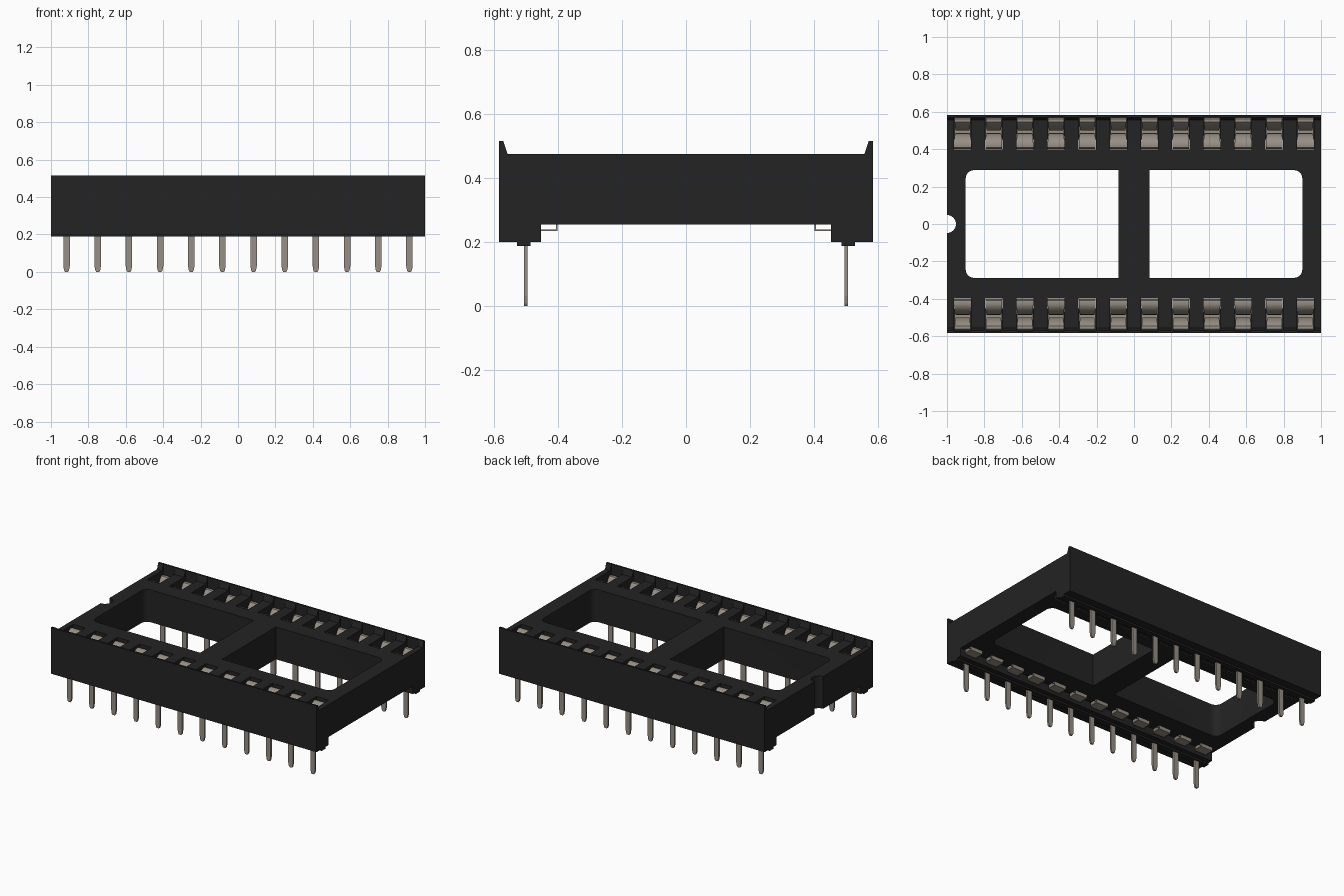
import bpy, bmesh, math
from mathutils import Vector

if "Cube" in bpy.data.objects:
    bpy.data.objects.remove(bpy.data.objects["Cube"])


def material(name, rgb, rough):
    m = bpy.data.materials.new(name)
    m.use_nodes = True
    m.diffuse_color = (*rgb, 1)
    bsdf = m.node_tree.nodes["Principled BSDF"]
    bsdf.inputs["Base Color"].default_value = (*rgb, 1)
    bsdf.inputs["Roughness"].default_value = rough
    return m


BLACK = material("black plastic", (0.017, 0.017, 0.017), 0.6)
METAL = material("dull tin", (0.31, 0.275, 0.235), 0.5)


def prism(bm, points, depth):
    """Closed polygon of 3D points, extruded along the depth vector."""
    face = bm.faces.new([bm.verts.new(p) for p in points])
    ext = bmesh.ops.extrude_face_region(bm, geom=[face])["geom"]
    bmesh.ops.translate(bm, vec=Vector(depth),
                        verts=[g for g in ext if isinstance(g, bmesh.types.BMVert)])


def finish(bm, name, mat):
    bmesh.ops.recalc_face_normals(bm, faces=bm.faces)
    mesh = bpy.data.meshes.new(name)
    bm.to_mesh(mesh)
    bm.free()
    mesh.materials.append(mat)
    ob = bpy.data.objects.new(name, mesh)
    bpy.context.collection.objects.link(ob)
    return ob


PINS = 12
PITCH = 2 / PINS
pin_x = [-1 + PITCH * (i + 0.5) for i in range(PINS)]

# Body: cross-section with raised rims, foot rails and ridges, run along x
half = [(0.453, 0.255), (0.453, 0.2), (0.485, 0.2), (0.485, 0.188),
        (0.528, 0.188), (0.528, 0.2), (0.583, 0.2), (0.583, 0.515),
        (0.57, 0.515), (0.557, 0.475)]
section = half + [(-y, z) for y, z in reversed(half)]
bm = bmesh.new()
prism(bm, [(-1, y, z) for y, z in section], (2, 0, 0))
body = finish(bm, "socket_body", BLACK)

# Cutter: two windows with rounded outer corners, end notch and contact pockets
bm = bmesh.new()
R = 0.045
for s in (-1, 1):
    pts = [(s * 0.083, -0.288)]
    for sy, a0 in ((-1, -90), (1, 0)):
        for k in range(7):
            a = math.radians(a0 + 15 * k)
            pts.append((s * (0.9 - R + R * math.cos(a)),
                        sy * (0.288 - R) + R * math.sin(a)))
    pts.append((s * 0.083, 0.288))
    prism(bm, [(x, y, 0.1) for x, y in pts], (0, 0, 0.6))

notch = [(-1 + 0.048 * math.cos(a), 0.048 * math.sin(a), 0.1)
         for a in (math.tau * k / 32 for k in range(32))]
prism(bm, notch, (0, 0, 0.6))

for x in pin_x:
    for s in (-1, 1):
        prism(bm, [(x - 0.046, s * 0.398, 0.225), (x + 0.046, s * 0.398, 0.225),
                   (x + 0.046, s * 0.572, 0.225), (x - 0.046, s * 0.572, 0.225)],
              (0, 0, 0.4))
cutter = finish(bm, "body_cutter", BLACK)
cutter.hide_render = True

mod = body.modifiers.new("openings", "BOOLEAN")
mod.operation = "DIFFERENCE"
mod.solver = "EXACT"
mod.object = cutter
bpy.context.view_layer.objects.active = body
body.select_set(True)
bpy.ops.object.modifier_apply(modifier=mod.name)
bpy.data.objects.remove(cutter)
bpy.ops.object.shade_smooth_by_angle(angle=math.radians(30))
body.select_set(False)

# Contact: springy strip with two curled leaves, (y, z, half width)
strip = [(0.470, 0.290, 0.036), (0.483, 0.340, 0.036), (0.482, 0.385, 0.038),
         (0.470, 0.422, 0.042), (0.450, 0.446, 0.044), (0.428, 0.457, 0.045),
         (0.411, 0.454, 0.045), (0.403, 0.440, 0.045), (0.403, 0.236, 0.045),
         (0.567, 0.236, 0.042), (0.567, 0.430, 0.042), (0.561, 0.444, 0.042),
         (0.546, 0.443, 0.042), (0.528, 0.424, 0.041), (0.512, 0.395, 0.039),
         (0.503, 0.355, 0.037), (0.503, 0.310, 0.036), (0.512, 0.270, 0.036)]
bm = bmesh.new()
rows = [(bm.verts.new((-w, -y, z)), bm.verts.new((w, -y, z))) for y, z, w in strip]
for a, b in zip(rows, rows[1:]):
    bm.faces.new((a[0], a[1], b[1], b[0]))
contact = finish(bm, "contact", METAL)
solid = contact.modifiers.new("thickness", "SOLIDIFY")
solid.thickness = 0.006
solid.offset = 0
bpy.context.view_layer.objects.active = contact
contact.select_set(True)
bpy.ops.object.modifier_apply(modifier=solid.name)
bpy.ops.object.shade_smooth_by_angle(angle=math.radians(40))
contact.select_set(False)

# Pin: flat blade with a tapered tip
blade = [(0.008, 0), (0.013, 0.008), (0.0175, 0.032), (0.0175, 0.238)]
outline = blade + [(-x, z) for x, z in reversed(blade)]
bm = bmesh.new()
prism(bm, [(x, -0.506, z) for x, z in outline], (0, 0.012, 0))
pin = finish(bm, "pin", METAL)

# Repeat contacts and pins along both rows
for part in (contact, pin):
    for row, turn in (("front", 0), ("back", math.pi)):
        for i, x in enumerate(pin_x):
            ob = bpy.data.objects.new(f"{row}_{part.name}_{i + 1}", part.data)
            ob.location.x = x
            ob.rotation_euler.z = turn
            bpy.context.collection.objects.link(ob)
    bpy.data.objects.remove(part)
